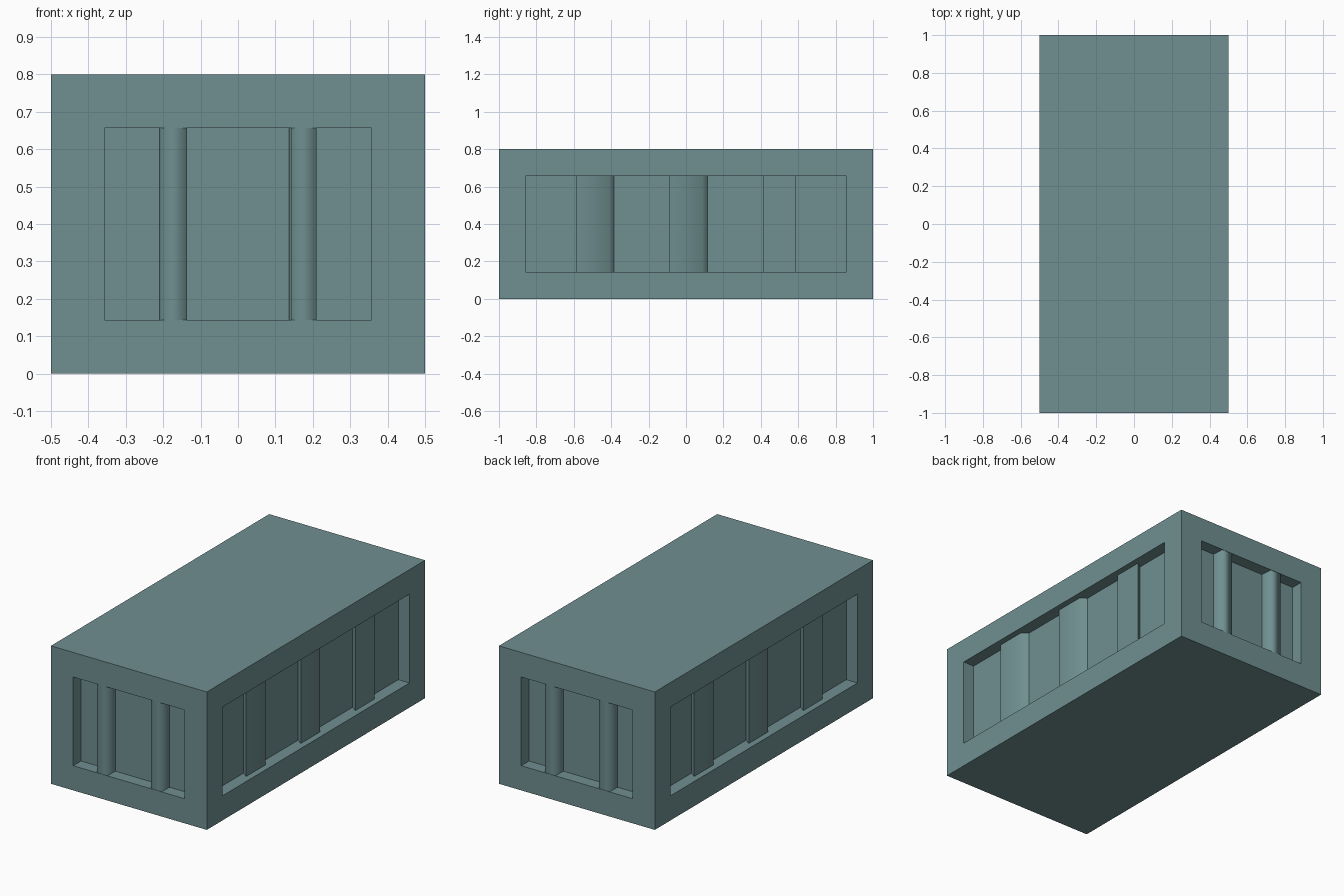
import bpy, bmesh, math
from mathutils import Matrix

if "Cube" in bpy.data.objects:
    bpy.data.objects.remove(bpy.data.objects["Cube"])

MARGIN = 1 / 7      # frame width around each recess
DEPTH = 1 / 14      # recess depth
HALF_X, HALF_Y, HEIGHT = 0.5, 1.0, 0.8

paint = bpy.data.materials.new("grey_teal_paint")
paint.diffuse_color = (0.16, 0.275, 0.28, 1)
paint.use_nodes = True
paint.node_tree.nodes["Principled BSDF"].inputs["Base Color"].default_value = paint.diffuse_color


def add_object(name, bm):
    mesh = bpy.data.meshes.new(name)
    bm.to_mesh(mesh)
    bm.free()
    mesh.materials.append(paint)
    obj = bpy.data.objects.new(name, mesh)
    bpy.context.collection.objects.link(obj)
    return obj


# Container shell: a box with a framed, straight-walled recess on each upright side
bm = bmesh.new()
bmesh.ops.create_cube(bm, size=1)
bmesh.ops.scale(bm, vec=(2 * HALF_X, 2 * HALF_Y, HEIGHT), verts=bm.verts)
bmesh.ops.translate(bm, vec=(0, 0, HEIGHT / 2), verts=bm.verts)
bm.normal_update()
walls = [f for f in bm.faces if abs(f.normal.z) < 0.5]
bmesh.ops.inset_individual(bm, faces=walls, thickness=MARGIN, use_even_offset=True)
panels = bmesh.ops.extrude_discrete_faces(bm, faces=walls)["faces"]
bm.normal_update()
for panel in panels:
    bmesh.ops.translate(bm, vec=panel.normal * -DEPTH, verts=panel.verts)
add_object("container_shell", bm)


def wall_ribs(name, half_depth, turn, profiles, smooth_angle):
    """Upright ribs; each profile is (position along the wall, depth behind its outer plane)."""
    bm = bmesh.new()
    for profile in profiles:
        low, high = ([bm.verts.new((u, d - half_depth, z)) for u, d in profile]
                     for z in (MARGIN, HEIGHT - MARGIN))
        for i in range(len(profile) - 1):
            bm.faces.new((low[i], low[i + 1], high[i + 1], high[i]))
    bmesh.ops.transform(bm, matrix=Matrix.Rotation(turn, 4, 'Z'), verts=bm.verts)
    obj = add_object(name, bm)
    bpy.ops.object.select_all(action='DESELECT')
    obj.select_set(True)
    bpy.context.view_layer.objects.active = obj
    bpy.ops.object.shade_smooth_by_angle(angle=math.radians(smooth_angle))


# Narrow, full-depth ribs for the end walls
end_ribs = [[(u, DEPTH), (u + 0.005, 0.002), (u + 0.073, 0.002), (u + 0.073, DEPTH)]
            for u in (-0.21, 0.137)]
# Wide, half-depth ribs for the long walls, undercut at the near edge;
# the last one is undercut at both edges
side_ribs = [[(u - 0.0625, DEPTH), (u - 0.0875, DEPTH / 2),
              (u + 0.0875, DEPTH / 2), (u + 0.0875 + slope, DEPTH)]
             for u, slope in ((-0.5, 0.027), (0, 0.027), (0.5, -0.025))]

wall_ribs("front_ribs", HALF_Y, 0, end_ribs, 95)
wall_ribs("back_ribs", HALF_Y, math.pi, end_ribs, 95)
wall_ribs("right_ribs", HALF_X, math.pi / 2, side_ribs, 60)
wall_ribs("left_ribs", HALF_X, -math.pi / 2, side_ribs, 60)
